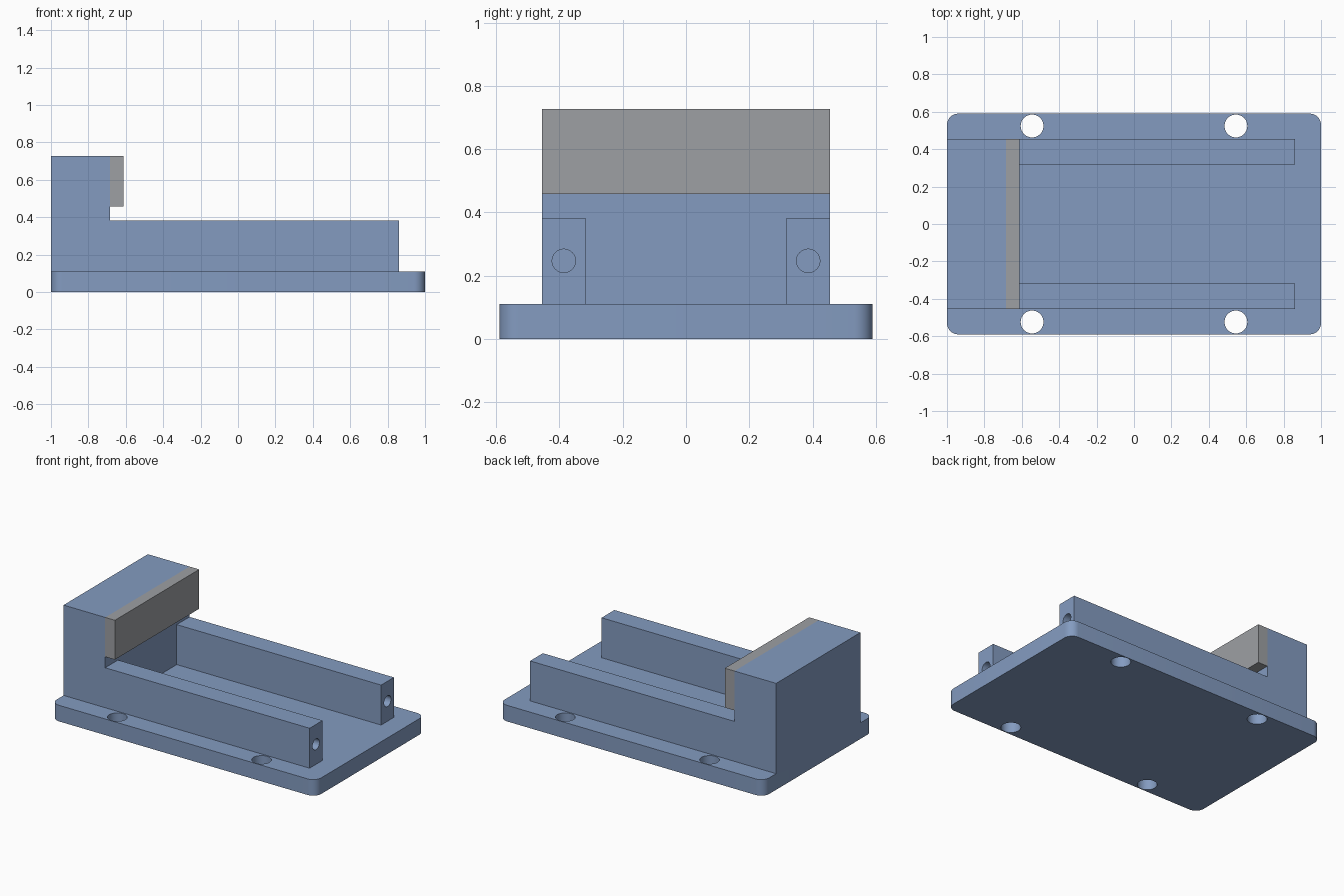
import bpy, bmesh, math
from mathutils import Matrix

if "Cube" in bpy.data.objects:
    bpy.data.objects.remove(bpy.data.objects["Cube"])


def material(name, rgb):
    m = bpy.data.materials.new(name)
    m.diffuse_color = (*rgb, 1)
    m.use_nodes = True
    m.node_tree.nodes["Principled BSDF"].inputs["Base Color"].default_value = m.diffuse_color
    return m


blue = material("steel blue", (0.23, 0.33, 0.53))
grey = material("plate grey", (0.34, 0.35, 0.37))


def finish(name, bm, mat):
    bmesh.ops.recalc_face_normals(bm, faces=bm.faces)
    me = bpy.data.meshes.new(name)
    bm.to_mesh(me)
    bm.free()
    ob = bpy.data.objects.new(name, me)
    bpy.context.collection.objects.link(ob)
    me.materials.append(mat)
    return ob


def box(name, x, y, z, mat=blue, corner=0):
    bm = bmesh.new()
    size = [b - a for a, b in (x, y, z)]
    mid = [(a + b) / 2 for a, b in (x, y, z)]
    bmesh.ops.create_cube(bm, size=1, matrix=Matrix.Translation(mid) @ Matrix.Diagonal((*size, 1)))
    if corner:  # round the upright edges
        upright = [e for e in bm.edges if abs(e.verts[0].co.z - e.verts[1].co.z) > 1e-4]
        bmesh.ops.bevel(bm, geom=upright, offset=corner, segments=8, profile=0.5, affect='EDGES')
    return finish(name, bm, mat)


def cylinder(name, centre, radius, depth, along_x=False):
    bm = bmesh.new()
    turn = Matrix.Rotation(math.pi / 2, 4, 'Y') if along_x else Matrix()
    bmesh.ops.create_cone(bm, cap_ends=True, segments=40, radius1=radius, radius2=radius,
                          depth=depth, matrix=Matrix.Translation(centre) @ turn)
    return finish(name, bm, blue)


def combine(target, tool, operation):
    mod = target.modifiers.new(operation.lower(), 'BOOLEAN')
    mod.operation, mod.solver, mod.object = operation, 'EXACT', tool
    bpy.context.view_layer.objects.active = target
    bpy.ops.object.modifier_apply(modifier=mod.name)
    bpy.data.objects.remove(tool)


BASE_TOP, RAIL_TOP, TOP = 0.11, 0.383, 0.727
WIDTH, INNER, FACE = 0.455, 0.317, -0.685

# Base plate with rounded corners
body = box("vise_body", (-1, 1), (-0.59, 0.59), (0, BASE_TOP), corner=0.06)

# Fixed jaw block and two guide rails, one solid with the base
bm = bmesh.new()
profile = [(-1, BASE_TOP), (0.86, BASE_TOP), (0.86, RAIL_TOP), (FACE, RAIL_TOP), (FACE, TOP), (-1, TOP)]
side = bm.faces.new([bm.verts.new((x, -WIDTH, z)) for x, z in profile])
out = bmesh.ops.extrude_face_region(bm, geom=[side])["geom"]
bmesh.ops.translate(bm, vec=(0, 2 * WIDTH, 0), verts=[v for v in out if isinstance(v, bmesh.types.BMVert)])
upper = finish("jaw_and_rails", bm, blue)
combine(upper, box("channel", (FACE, 1.1), (-INNER, INNER), (0.05, 0.6)), 'DIFFERENCE')
combine(body, upper, 'UNION')

# Mounting holes through the base, and blind screw holes in the rail ends
for s in (-1, 1):
    for x in (-0.545, 0.545):
        combine(body, cylinder("mount_hole", (x, s * 0.524, 0.05), 0.061, 0.3), 'DIFFERENCE')
    combine(body, cylinder("screw_hole", (0.86, s * 0.386, 0.247), 0.037, 0.5, True), 'DIFFERENCE')

bpy.ops.object.select_all(action='DESELECT')
body.select_set(True)
bpy.context.view_layer.objects.active = body
bpy.ops.object.shade_smooth_by_angle(angle=math.radians(30))

# Clamping plate on the jaw face
box("jaw_plate", (FACE, -0.612), (-WIDTH, WIDTH), (0.458, TOP), grey)
